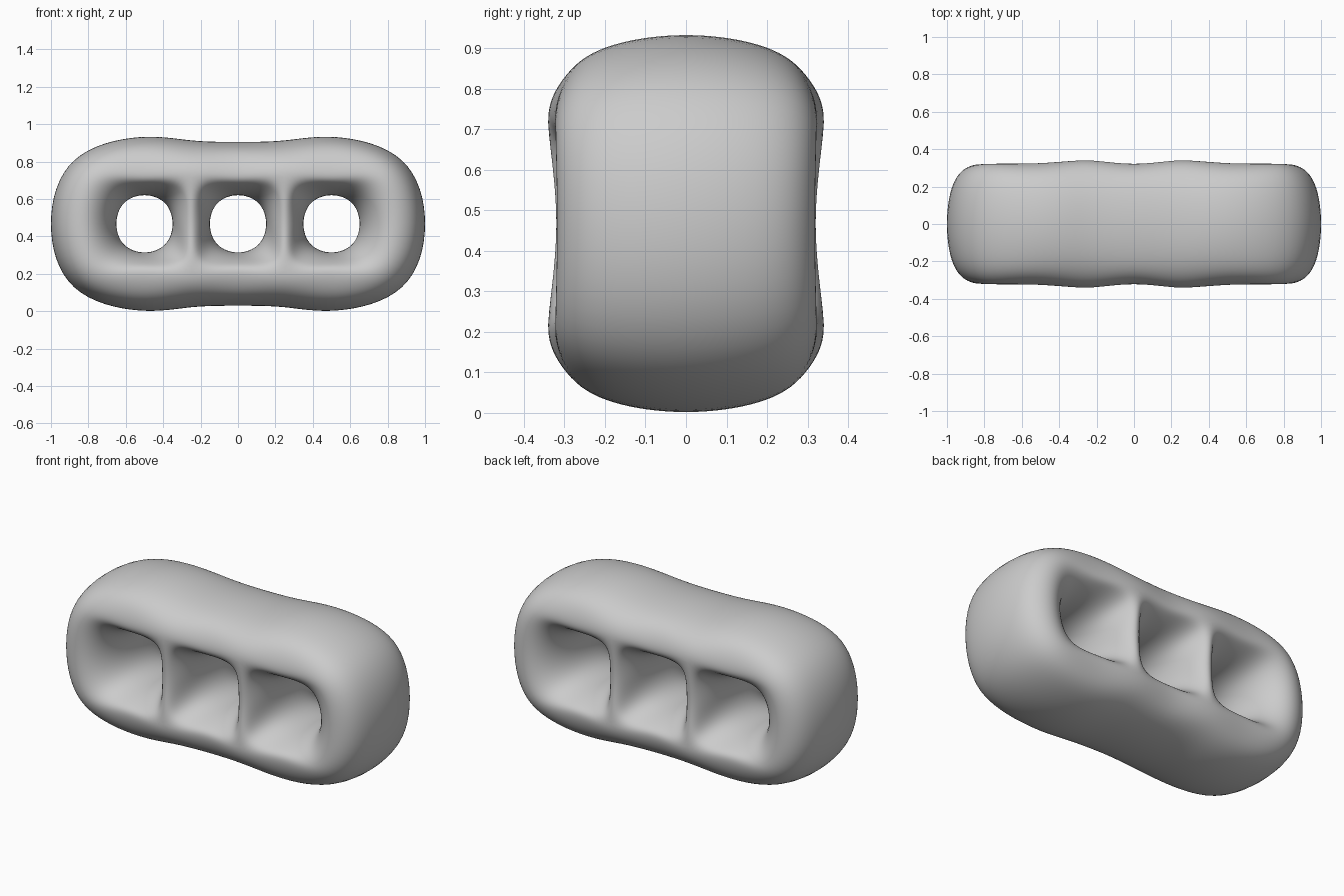
import bpy, bmesh
from math import sin, cos, radians
from mathutils import Vector

if "Cube" in bpy.data.objects:
    bpy.data.objects.remove(bpy.data.objects["Cube"])

CZ = 0.467          # height of the hole centres
STEPS = 3           # cage rows between a rim and the ridge

# One quarter of the front (x, z relative to centre): rim point, ridge point, ridge height
D = 0.110
ridge = {
    "bar_mid": ((0, 0.26), 0.322),
    "joint": ((0.25, 0.25), 0.340),
    "wall": ((0.25, 0), 0.320),
    "bar_side": ((0.51, 0.265), 0.325),
    "corner": ((0.75, 0.235), 0.322),
    "end": ((0.83, 0), 0.318),
}
middle_hole = [((0, 0.153), "bar_mid"), ((D, D), "joint"), ((0.15, 0), "wall")]
side_hole = [((0.35, 0), "wall"), ((0.5 - D, D), "joint"), ((0.5, 0.153), "bar_side"),
             ((0.5 + D, D), "corner"), ((0.65, 0), "end")]
outline = [((0, 0.438), "bar_mid"), ((0.25, 0.446), "joint"), ((0.53, 0.463), "bar_side"),
           ((0.875, 0.34), "corner"), ((1.0, 0), "end")]

bm = bmesh.new()


def strip(rays, power):
    """Quads between a rim at y=0 and the raised ridge, on a rounded section."""
    for sx in (1, -1):
        for sy in (1, -1):
            for sz in (1, -1):
                rows = []
                for (ax, az), name in rays:
                    (rx, rz), h = ridge[name]
                    row = []
                    for i in range(STEPS + 1):
                        a = radians(90 * i / STEPS)
                        c, s = max(cos(a), 0) ** power, sin(a) ** power
                        if i == STEPS:
                            c = 0
                        row.append(bm.verts.new((sx * (rx + (ax - rx) * c), sy * h * s,
                                                 CZ + sz * (rz + (az - rz) * c))))
                    rows.append(row)
                for p, q in zip(rows, rows[1:]):
                    for i in range(STEPS):
                        bm.faces.new((p[i], p[i + 1], q[i + 1], q[i]))


strip(middle_hole, 1.0)
strip(side_hole, 1.0)
strip(outline, 0.88)
bmesh.ops.remove_doubles(bm, verts=bm.verts, dist=0.0005)
bmesh.ops.recalc_face_normals(bm, faces=bm.faces)

# Three-hole body with a smooth subdivided surface
mesh = bpy.data.meshes.new("three_hole_body")
bm.to_mesh(mesh)
bm.free()
body = bpy.data.objects.new("three_hole_body", mesh)
bpy.context.collection.objects.link(body)
for f in mesh.polygons:
    f.use_smooth = True
sub = body.modifiers.new("smooth", "SUBSURF")
sub.levels = sub.render_levels = 3

# Push the cage outward until the smooth surface passes through the measured points
target = [v.co.copy() for v in mesh.vertices]
for _ in range(12):
    dg = bpy.context.evaluated_depsgraph_get()
    dg.update()
    smooth = body.evaluated_get(dg).data
    limit = [Vector(smooth.vertices[i].co) for i in range(len(target))]
    for v, t, p in zip(mesh.vertices, target, limit):
        v.co += t - p
    mesh.update()
    body.update_tag()
    bpy.context.view_layer.update()
